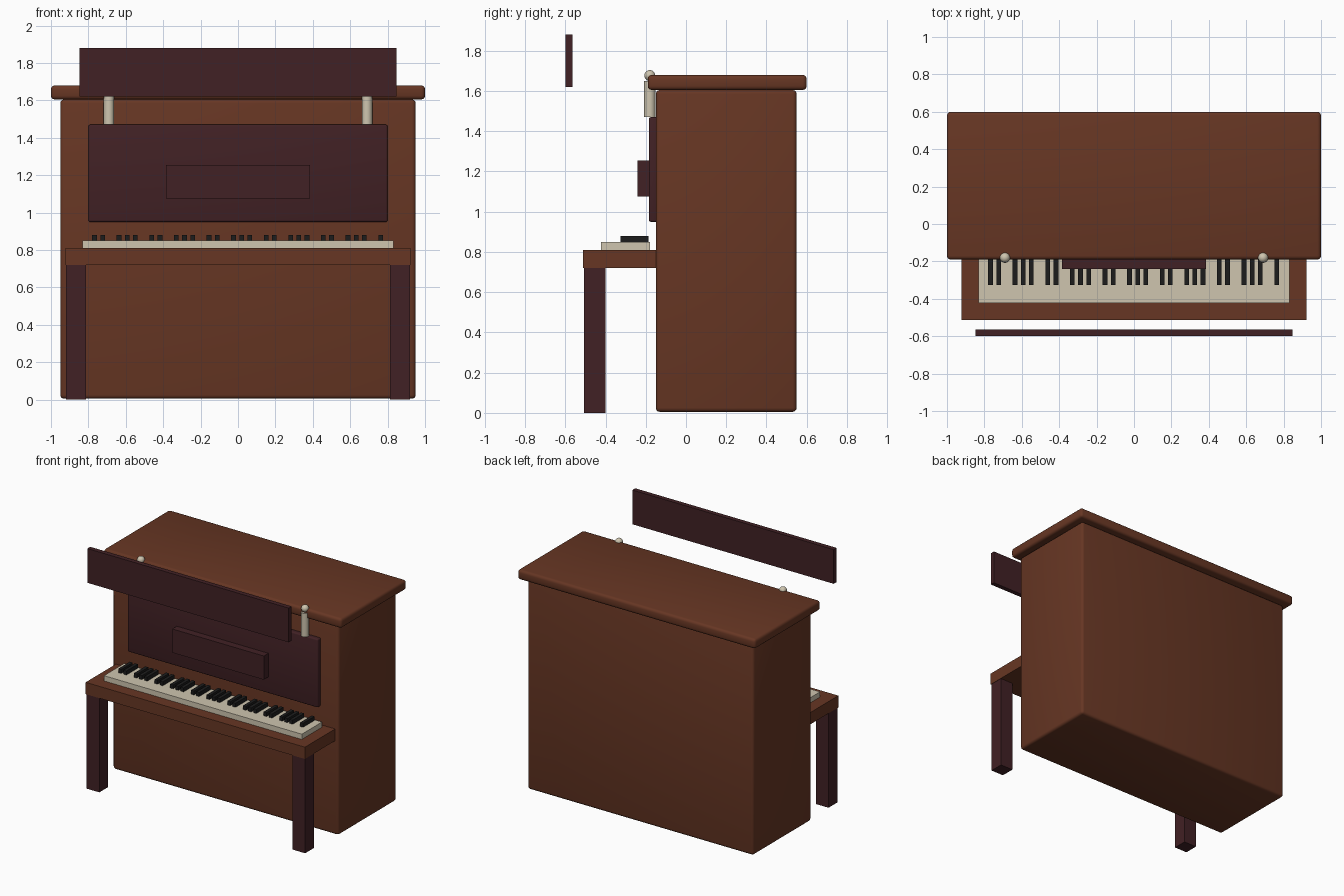
import bpy, bmesh
from mathutils import Matrix, Vector

if "Cube" in bpy.data.objects:
    bpy.data.objects.remove(bpy.data.objects["Cube"])


def material(name, rgb):
    m = bpy.data.materials.new(name)
    m.diffuse_color = (*rgb, 1)
    m.use_nodes = True
    m.node_tree.nodes["Principled BSDF"].inputs["Base Color"].default_value = m.diffuse_color
    return m


BROWN = material("walnut_brown", (0.135, 0.037, 0.017))
DARK = material("dark_mahogany", (0.053, 0.015, 0.018))
IVORY = material("ivory", (0.62, 0.56, 0.43))
BLACK = material("black", (0.012, 0.012, 0.012))


def finish(name, bm, mat, smooth=False):
    me = bpy.data.meshes.new(name)
    bm.to_mesh(me)
    bm.free()
    me.materials.append(mat)
    ob = bpy.data.objects.new(name, me)
    bpy.context.collection.objects.link(ob)
    if smooth:
        bpy.ops.object.select_all(action='DESELECT')
        ob.select_set(True)
        bpy.context.view_layer.objects.active = ob
        bpy.ops.object.shade_smooth_by_angle(angle=0.7)
    return ob


def add_box(bm, x, y, z):
    """Add a box from (min, max) ranges."""
    lo, hi = Vector((x[0], y[0], z[0])), Vector((x[1], y[1], z[1]))
    mat = Matrix.Translation((lo + hi) / 2) @ Matrix.Diagonal((*(hi - lo), 1))
    bmesh.ops.create_cube(bm, size=1, matrix=mat)


def box(name, x, y, z, mat, bevel=0):
    bm = bmesh.new()
    add_box(bm, x, y, z)
    if bevel:
        bmesh.ops.bevel(bm, geom=bm.edges[:], offset=bevel, segments=3,
                        profile=0.5, affect='EDGES')
    return finish(name, bm, mat, bevel > 0)


# Cabinet and lid
box("cabinet", (-0.95, 0.95), (-0.15, 0.55), (0.005, 1.605), BROWN, 0.02)
box("lid", (-1, 1), (-0.19, 0.6), (1.605, 1.68), BROWN, 0.02)

# Front panel, music desk and raised fall board
box("front_panel", (-0.8, 0.8), (-0.185, -0.14), (0.95, 1.47), DARK, 0.01)
box("music_desk", (-0.385, 0.385), (-0.24, -0.18), (1.075, 1.255), DARK)
box("raised_board", (-0.847, 0.847), (-0.6, -0.565), (1.62, 1.88), DARK)

# Key shelf and white key bed
box("key_shelf", (-0.922, 0.922), (-0.513, -0.14), (0.72, 0.81), BROWN)
box("white_keys", (-0.832, 0.832), (-0.422, -0.178), (0.805, 0.85), IVORY)

# Black keys in alternating groups of two and three
bm = bmesh.new()
for i in range(36):
    if i % 7 not in (2, 6):
        x = -0.767 + 0.0437 * i
        add_box(bm, (x - 0.0125, x + 0.0125), (-0.325, -0.187), (0.845, 0.88))
finish("black_keys", bm, BLACK)

# Front legs and candles with round tips
for side, s in (("left", -1), ("right", 1)):
    box(side + "_leg", sorted((s * 0.812, s * 0.919)), (-0.506, -0.4), (0, 0.72), DARK)
    bm = bmesh.new()
    bmesh.ops.create_cone(bm, cap_ends=True, segments=20, radius1=0.028,
                          radius2=0.028, depth=0.18,
                          matrix=Matrix.Translation((s * 0.69, -0.18, 1.56)))
    finish(side + "_candle", bm, IVORY, True)
    bm = bmesh.new()
    bmesh.ops.create_uvsphere(bm, u_segments=20, v_segments=12, radius=0.027,
                              matrix=Matrix.Translation((s * 0.69, -0.18, 1.677)))
    finish(side + "_candle_tip", bm, IVORY, True)
